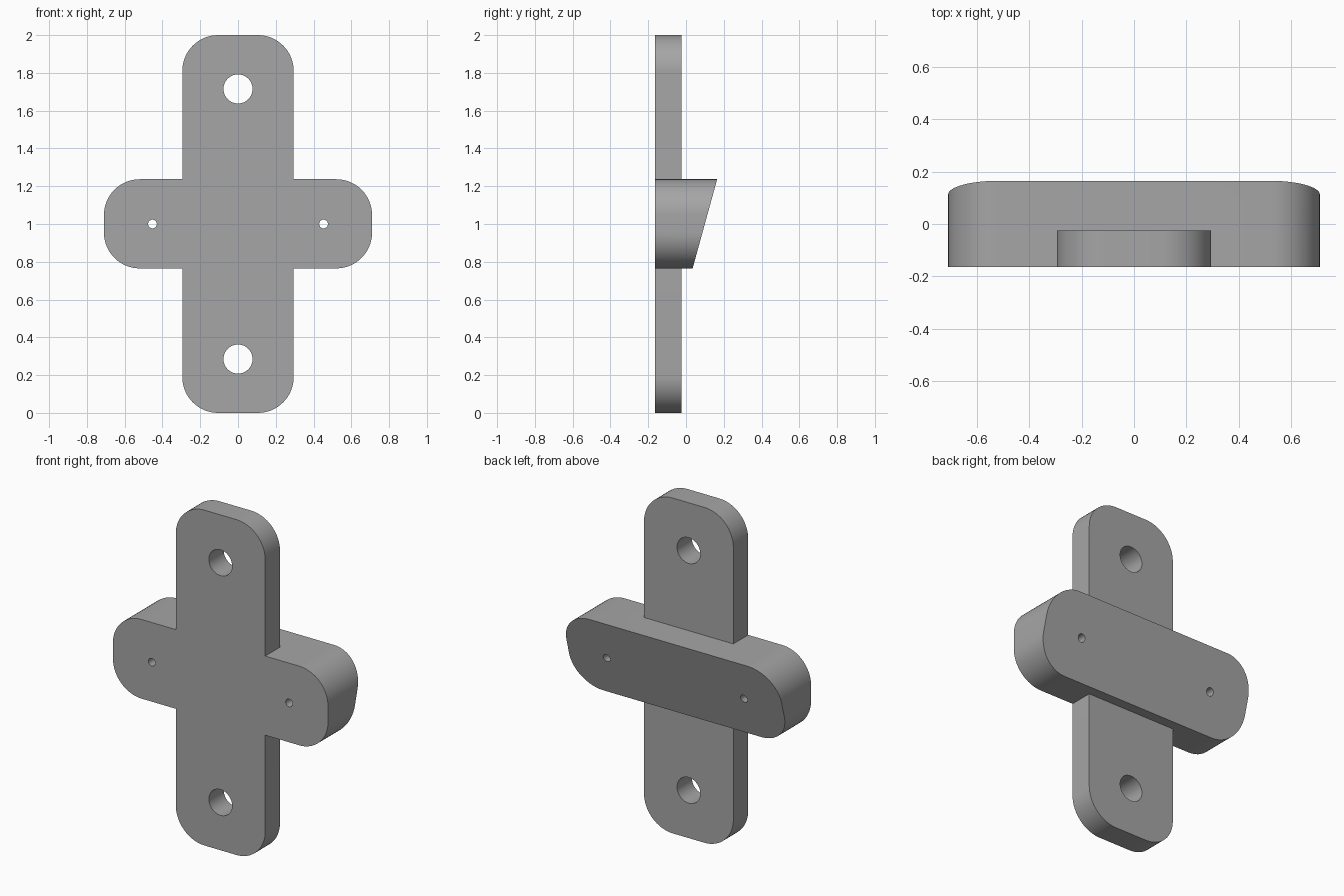
import bpy, bmesh, math
from mathutils import Vector

old = bpy.data.objects.get("Cube")
if old:
    bpy.data.objects.remove(old, do_unlink=True)

FRONT, PLATE_BACK = -0.165, -0.025
CENTRE_Z, CORNER = 1.0, 0.19

grey = bpy.data.materials.new("plain_grey")
grey.use_nodes = True
colour = (0.38, 0.38, 0.38, 1)
grey.diffuse_color = colour
grey.node_tree.nodes["Principled BSDF"].inputs["Base Color"].default_value = colour


def rounded_outline(half_x, z0, z1, r, steps=16):
    """Rounded rectangle in the xz plane."""
    corners = [(half_x - r, z1 - r), (r - half_x, z1 - r),
               (r - half_x, z0 + r), (half_x - r, z0 + r)]
    pts = []
    for quarter, (cx, cz) in enumerate(corners):
        for i in range(steps + 1):
            a = (quarter + i / steps) * math.pi / 2
            pts.append((cx + r * math.cos(a), cz + r * math.sin(a)))
    return pts


def prism(name, outline, front, back):
    """Extrude an xz outline from front to the depth back(z)."""
    bm = bmesh.new()
    a = [bm.verts.new((x, front, z)) for x, z in outline]
    b = [bm.verts.new((x, back(z), z)) for x, z in outline]
    bm.faces.new(a)
    bm.faces.new(b[::-1])
    n = len(a)
    for i in range(n):
        j = (i + 1) % n
        bm.faces.new((a[j], a[i], b[i], b[j]))
    bmesh.ops.recalc_face_normals(bm, faces=bm.faces)
    mesh = bpy.data.meshes.new(name)
    bm.to_mesh(mesh)
    bm.free()
    mesh.materials.append(grey)
    obj = bpy.data.objects.new(name, mesh)
    bpy.context.collection.objects.link(obj)
    return obj


def boolean(target, tool, operation):
    """Apply a boolean and discard the tool object."""
    tool.hide_render = True
    mod = target.modifiers.new(operation.lower(), 'BOOLEAN')
    mod.operation, mod.solver, mod.object = operation, 'EXACT', tool
    bpy.context.view_layer.objects.active = target
    bpy.ops.object.modifier_apply(modifier=mod.name)
    bpy.data.objects.remove(tool, do_unlink=True)


# Upright plate joined to the wedge-backed crossbar
bracket = prism("mounting_bracket", rounded_outline(0.295, 0, 2, CORNER),
                FRONT, lambda z: PLATE_BACK)
crossbar = prism("crossbar", rounded_outline(0.71, 0.765, 1.237, CORNER),
                 FRONT, lambda z: 0.035 + (z - 0.765) * 0.13 / 0.472)
boolean(bracket, crossbar, 'UNION')

# Large mounting holes in the plate, small screw holes in the crossbar
holes = [(0, CENTRE_Z + s * 0.715, 0.077) for s in (-1, 1)]
holes += [(s * 0.453, CENTRE_Z, 0.023) for s in (-1, 1)]
for hx, hz, r in holes:
    circle = [(hx + r * math.cos(a), hz + r * math.sin(a))
              for a in (math.tau * i / 40 for i in range(40))]
    boolean(bracket, prism("hole_cutter", circle, -0.4, lambda z: 0.4), 'DIFFERENCE')

# Smooth rounded walls, crisp edges
bpy.ops.object.select_all(action='DESELECT')
bracket.select_set(True)
bpy.context.view_layer.objects.active = bracket
bpy.ops.object.shade_smooth_by_angle(angle=math.radians(30))
